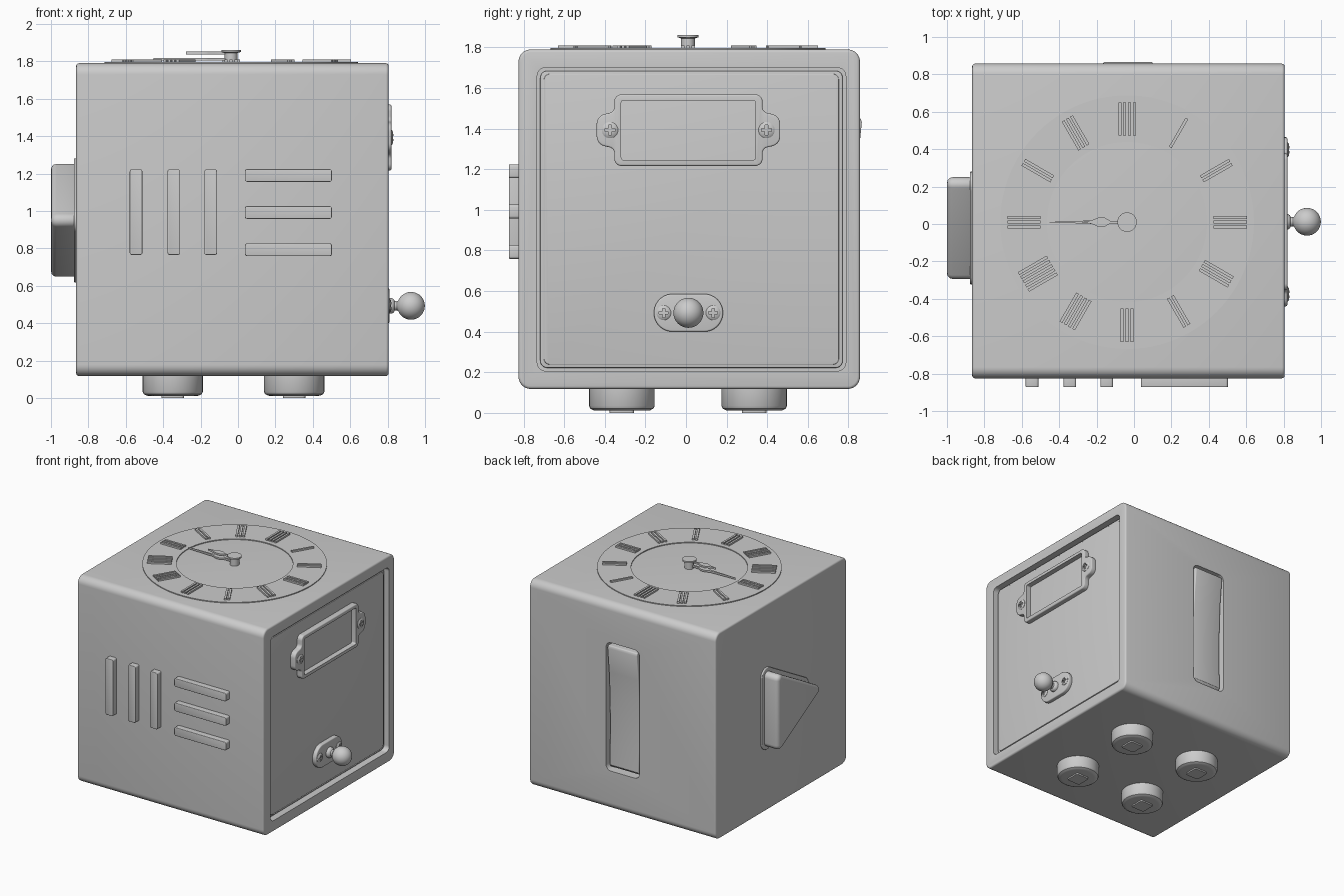
import bpy, bmesh, math
from mathutils import Vector

if "Cube" in bpy.data.objects:
    bpy.data.objects.remove(bpy.data.objects["Cube"])

AX = {'x': lambda u, v, h: (h, u, v), 'y': lambda u, v, h: (u, h, v), 'z': lambda u, v, h: (u, v, h)}


def make(name, bm, bevel=0.0, seg=3):
    bmesh.ops.remove_doubles(bm, verts=bm.verts, dist=1e-6)
    bmesh.ops.recalc_face_normals(bm, faces=bm.faces)
    me = bpy.data.meshes.new(name)
    bm.to_mesh(me)
    bm.free()
    ob = bpy.data.objects.new(name, me)
    bpy.context.collection.objects.link(ob)
    if bevel:
        m = ob.modifiers.new('bevel', 'BEVEL')
        m.width, m.segments, m.limit_method, m.angle_limit = bevel, seg, 'ANGLE', math.radians(40)
        apply(ob, m)
    smooth(ob)
    return ob


def activate(ob):
    bpy.ops.object.select_all(action='DESELECT')
    ob.select_set(True)
    bpy.context.view_layer.objects.active = ob


def apply(ob, m):
    activate(ob)
    bpy.ops.object.modifier_apply(modifier=m.name)


def smooth(ob):
    activate(ob)
    bpy.ops.object.shade_smooth_by_angle(angle=math.radians(32))


def cut(ob, *cutters):
    for c in cutters:
        c.hide_render = True
        m = ob.modifiers.new('cut', 'BOOLEAN')
        m.operation, m.solver, m.object = 'DIFFERENCE', 'EXACT', c
        apply(ob, m)
        bpy.data.objects.remove(c)
    smooth(ob)


def rounded(pts, r, n=8):
    """Fillet every corner of a 2D outline; r is a number or a list."""
    out = []
    for i, p in enumerate(pts):
        rad = r[i] if isinstance(r, (list, tuple)) else r
        p = Vector(p)
        a = (Vector(pts[i - 1]) - p).normalized()
        b = (Vector(pts[(i + 1) % len(pts)]) - p).normalized()
        half = a.angle(b) / 2
        c = p + (a + b).normalized() * rad / math.sin(half)
        s, e = p + a * rad / math.tan(half) - c, p + b * rad / math.tan(half) - c
        a0 = math.atan2(s.y, s.x)
        sweep = (math.atan2(e.y, e.x) - a0 + math.pi) % (2 * math.pi) - math.pi
        out += [(c.x + rad * math.cos(a0 + sweep * k / n), c.y + rad * math.sin(a0 + sweep * k / n))
                for k in range(n + 1)]
    return out


def rect(u0, u1, v0, v1, r=0.0, n=8):
    pts = [(u0, v0), (u1, v0), (u1, v1), (u0, v1)]
    return rounded(pts, r, n) if r else pts


def prism(name, pts, axis, lo, hi, bevel=0.0):
    bm = bmesh.new()
    rings = [[bm.verts.new(AX[axis](u, v, h)) for u, v in pts] for h in (lo, hi)]
    n = len(pts)
    for i in range(n):
        j = (i + 1) % n
        bm.faces.new((rings[0][i], rings[0][j], rings[1][j], rings[1][i]))
    bm.faces.new(rings[0])
    bm.faces.new(rings[1])
    return make(name, bm, bevel)


def lathe(name, prof, axis, cu, cv, seg=32, closed=False):
    """Turn a (radius, height) profile about a line parallel to an axis."""
    bm = bmesh.new()
    rows = []
    for r, h in prof:
        row = [bm.verts.new(AX[axis](cu + r * math.cos(2 * math.pi * k / seg),
                                     cv + r * math.sin(2 * math.pi * k / seg), h))
               for k in range(seg if r else 1)]
        rows.append(row)
    for a, b in zip(rows, rows[1:] + rows[:1] if closed else rows[1:]):
        for k in range(seg):
            j = (k + 1) % seg
            q = [a[k % len(a)], a[j % len(a)], b[j % len(b)], b[k % len(b)]]
            bm.faces.new(list(dict.fromkeys(q)))
    return make(name, bm)


# Cube body with a door recess on the right and a switch slot at the back
body = prism('cube_body', rect(-0.825, 0.857, 0.118, 1.79, 0.06), 'x', -0.865, 0.805, 0.014)
cut(body,
    prism('door_cutter', rect(-0.733, 0.787, 0.207, 1.70, 0.04), 'x', 0.75, 0.9),
    prism('slot_cutter', rect(-0.183, 0.117, 0.435, 1.475, 0.045), 'y', 0.77, 0.95))

# Door panel in two steps
prism('door', rect(-0.718, 0.772, 0.222, 1.685, 0.035), 'x', 0.745, 0.772, 0.006)
prism('door_centre', rect(-0.70, 0.753, 0.238, 1.67, 0.03), 'x', 0.76, 0.778, 0.004)

# Label holder: eared plate with an open window
cy, cz = 0.012, 1.393
quad = [(0.365, 0.176), (0.365, 0.09), (0.452, 0.07)]
rq = [0.035, 0.03, 0.05]
loop = quad + [(x, -z) for x, z in quad[::-1]] + [(-x, -z) for x, z in quad] + [(-x, z) for x, z in quad[::-1]]
loop = [(cy + a, cz + b) for a, b in loop]
label = prism('label_frame', rounded(loop, (rq + rq[::-1]) * 2), 'x', 0.77, 0.82, 0.008)
cut(label, prism('window_cutter', rect(-0.319, 0.343, 1.246, 1.54, 0.012), 'x', 0.7, 0.9))

# Knob plate, neck and ball
prism('knob_plate', rect(-0.158, 0.182, 0.40, 0.586, 0.092, 12), 'x', 0.77, 0.81, 0.008)
R, bx = 0.074, 0.925
ball = [(R * math.sin(t), bx - R * math.cos(t)) for t in [math.radians(22 + 158 * k / 18) for k in range(18)]]
lathe('knob', [(0, 0.80), (0.042, 0.80), (0.042, 0.822), (0.036, 0.832), (0.026, 0.838), (0.024, 0.85)]
      + ball + [(0, bx + R)], 'x', 0.012, 0.493)

# Cross-head screws
for i, (y, z, x, r) in enumerate([(-0.375, 1.393, 0.82, 0.04), (0.397, 1.393, 0.82, 0.04),
                                  (-0.110, 0.493, 0.81, 0.036), (0.134, 0.493, 0.81, 0.036)]):
    s = lathe(f'screw_{i + 1}', [(0, x - 0.02), (r, x - 0.02), (r, x + 0.002), (r * 0.8, x + 0.008),
                                 (r * 0.4, x + 0.011), (0, x + 0.012)], 'x', y, z, 24)
    a, b = r * 0.62, r * 0.17
    cross = [(a, -b), (a, b), (b, b), (b, a), (-b, a), (-b, b),
             (-a, b), (-a, -b), (-b, -b), (-b, -a), (b, -a), (b, -b)]
    cut(s, prism('cross_cutter', [(y + u, z + v) for u, v in cross], 'x', x - 0.008, x + 0.05))

# Front bars: three upright, three level
for i, x in enumerate((-0.545, -0.343, -0.146)):
    prism(f'upright_bar_{i + 1}', rect(x - 0.034, x + 0.034, 0.765, 1.223, 0.012, 3), 'y', -0.872, -0.80, 0.004)
for i, z in enumerate((1.19, 0.992, 0.793)):
    prism(f'level_bar_{i + 1}', rect(0.037, 0.502, z - 0.034, z + 0.034, 0.012, 3), 'y', -0.872, -0.80, 0.004)

# Back rocker switch
prism('rocker_switch', [(0.76, 0.455), (0.825, 0.455), (0.838, 0.475), (0.833, 0.65), (0.832, 0.85), (0.836, 1.05),
                        (0.846, 1.23), (0.866, 1.43), (0.860, 1.452), (0.76, 1.452)], 'x', -0.165, 0.10, 0.008)

# Left triangular button on a thin flange
prism('triangle_flange', rounded([(0.28, 0.568), (0.28, 1.332), (-0.395, 0.95)], 0.07), 'x', -0.877, -0.84, 0.006)
prism('triangle_button', rounded([(0.25, 0.62), (0.25, 1.28), (-0.335, 0.95)], 0.04), 'x', -1.0, -0.85, 0.03)

# Clock dial on the top
dx, dy = -0.037, 0.01
lathe('dial_ring', [(0.428, 1.78), (0.678, 1.78), (0.678, 1.797), (0.428, 1.797)], 'z', dx, dy, 96, True)
for hour, count in enumerate((1, 2, 3, 3, 2, 3, 4, 5, 3, 2, 3, 4), 1):
    a = math.radians(90 - 30 * hour)
    d, n = Vector((math.cos(a), math.sin(a))), Vector((-math.sin(a), math.cos(a)))
    for k in range(count):
        o = (k - (count - 1) / 2) * 0.026
        pts = [Vector((dx, dy)) + d * r + n * (o + w)
               for r, w in ((0.462, -0.008), (0.64, -0.008), (0.64, 0.008), (0.462, 0.008))]
        prism(f'hour_mark_{hour}_{k + 1}', [tuple(p) for p in pts], 'z', 1.785, 1.81)

# Clock hands and spindle
lathe('spindle', [(0, 1.78), (0.034, 1.78), (0.034, 1.845), (0.052, 1.85), (0.052, 1.862), (0, 1.862)], 'z', dx, dy)
for name, tip, z in (('long_hand', 0.415, 1.805), ('short_hand', 0.24, 1.838)):
    half = [(0, 0.007), (0.09, 0.007), (0.12, 0.024), (0.155, 0.024), (0.19, 0.009)]
    out = half + [(tip, 0.001)]
    pts = out + [(u, -v) for u, v in out[::-1]]
    prism(name, [(dx - u, dy + v) for u, v in pts], 'z', z, z + 0.014)

# Four round buttons underneath, each with a plain raised pad
for i, (x, y) in enumerate([(x, y) for x in (-0.349, 0.30) for y in (-0.316, 0.336)]):
    lathe(f'round_button_{i + 1}', [(0, 0.13), (0.162, 0.13), (0.162, 0.035), (0.155, 0.021), (0.14, 0.013),
                                    (0.125, 0.011), (0, 0.011)], 'z', x, y, 32)
    prism(f'button_pad_{i + 1}', rect(x - 0.06, x + 0.06, y - 0.06, y + 0.06, 0.015, 3), 'z', 0.0, 0.02)
